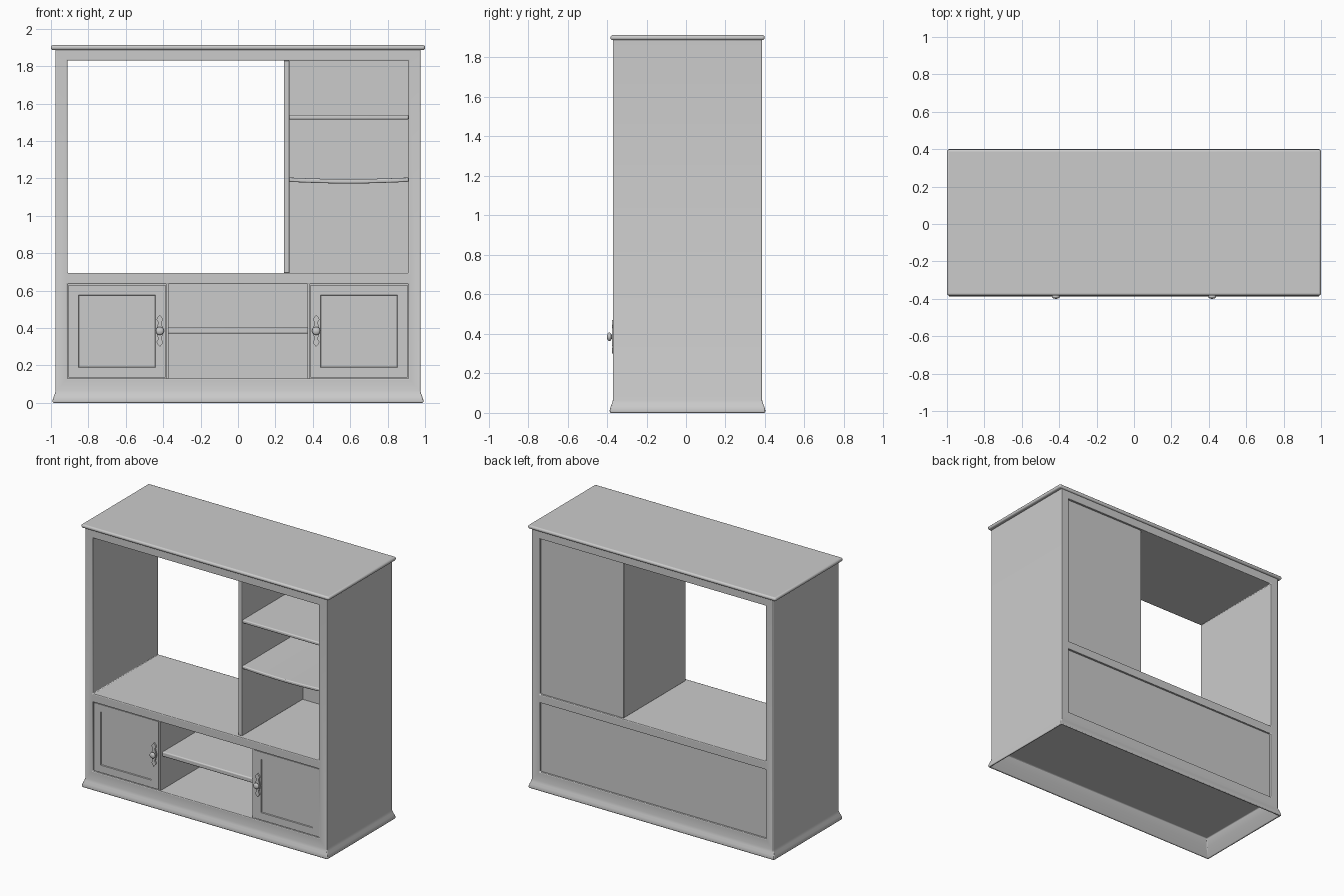
import bpy, bmesh, math
from mathutils import Matrix

cube = bpy.data.objects.get("Cube")
if cube:
    bpy.data.objects.remove(cube)

grey = bpy.data.materials.new("plain grey")
grey.use_nodes = True
COLOUR = (0.6, 0.6, 0.6, 1)
grey.diffuse_color = COLOUR
grey.node_tree.nodes["Principled BSDF"].inputs["Base Color"].default_value = COLOUR

FRONT, BACK, SIDE = -0.37, 0.385, 0.975      # carcass limits
INNER = 0.912                                # half width of the openings


def finish(name, bm, bevel=0.0, segments=2):
    """Turn a bmesh into a shaded object, with rounded edges if asked."""
    bmesh.ops.recalc_face_normals(bm, faces=bm.faces)
    mesh = bpy.data.meshes.new(name)
    bm.to_mesh(mesh)
    bm.free()
    obj = bpy.data.objects.new(name, mesh)
    bpy.context.collection.objects.link(obj)
    mesh.materials.append(grey)
    if bevel:
        add_bevel(obj, bevel, segments)
    smooth(obj)
    return obj


def smooth(obj):
    bpy.ops.object.select_all(action='DESELECT')
    obj.select_set(True)
    bpy.context.view_layer.objects.active = obj
    bpy.ops.object.shade_smooth_by_angle(angle=math.radians(35))


def add_bevel(obj, width, segments):
    mod = obj.modifiers.new("soft edges", 'BEVEL')
    mod.width, mod.segments = width, segments
    mod.limit_method, mod.angle_limit = 'ANGLE', math.radians(50)


def box_mesh(x, y, z):
    bm = bmesh.new()
    size = [b - a for a, b in (x, y, z)]
    mid = [(a + b) / 2 for a, b in (x, y, z)]
    bmesh.ops.create_cube(bm, size=1, matrix=Matrix.Translation(mid) @ Matrix.Diagonal((*size, 1)))
    return bm


def box(name, x, y, z, bevel=0.0, segments=2):
    return finish(name, box_mesh(x, y, z), bevel, segments)


# Carcass: rectangular rings lofted from the hollow plinth, over the flared foot, to the top
bm = bmesh.new()
rings = []
for out, z in ((-0.055, 0.11), (-0.035, 0.06), (0.005, 0), (0.015, 0), (0.017, 0.012),
               (0.012, 0.03), (0.005, 0.048), (0, 0.066), (0, 1.89)):
    x, y0, y1 = SIDE + out, FRONT - out, BACK + out
    rings.append([bm.verts.new(p) for p in ((-x, y0, z), (x, y0, z), (x, y1, z), (-x, y1, z))])
for low, high in zip(rings, rings[1:]):
    for i in range(4):
        j = (i + 1) % 4
        bm.faces.new((low[i], low[j], high[j], high[i]))
bm.faces.new(rings[0])
bm.faces.new(rings[-1])
carcass = finish("carcass", bm)

# Upper and lower openings cut right through the carcass
for z in ((0.695, 1.83), (0.13, 0.635)):
    cutter = box("opening_cutter", (-INNER, INNER), (-1, 1), z)
    cutter.hide_render = True
    mod = carcass.modifiers.new("opening", 'BOOLEAN')
    mod.operation, mod.solver, mod.object = 'DIFFERENCE', 'EXACT', cutter
    bpy.context.view_layer.objects.active = carcass
    bpy.ops.object.modifier_apply(modifier=mod.name)
    bpy.data.objects.remove(cutter)
add_bevel(carcass, 0.005, 2)
smooth(carcass)

# Top board with a rounded edge
box("top_board", (-1, 1), (-0.382, 0.398), (1.887, 1.913), 0.011, 3)

# Back panels, set slightly inside the frame
box("lower_back_panel", (-INNER, INNER), (0.355, 0.368), (0.13, 0.635))
box("upper_back_panel", (0.26, INNER), (0.355, 0.368), (0.695, 1.83))

# Dividers
box("upper_divider", (0.245, 0.275), (-0.345, 0.368), (0.695, 1.83), 0.003)
for side, name in ((1, "left"), (-1, "right")):
    x = sorted((side * 0.372, side * 0.385))
    box(name + "_lower_divider", x, (-0.362, 0.36), (0.13, 0.635))

# Shelves; the middle one sags a little
box("centre_shelf", (-0.375, 0.375), (-0.34, 0.36), (0.37, 0.405), 0.008, 3)
box("upper_shelf", (0.27, INNER), (-0.34, 0.36), (1.515, 1.54), 0.008, 3)
bm = box_mesh((0.27, INNER), (-0.34, 0.36), (1.182, 1.205))
along = [e for e in bm.edges if abs(e.verts[0].co.x - e.verts[1].co.x) > 0.1]
bmesh.ops.subdivide_edges(bm, edges=along, cuts=9, use_grid_fill=True)
for v in bm.verts:
    v.co.z -= 0.009 * math.sin(math.pi * (v.co.x - 0.27) / (INNER - 0.27))
finish("middle_shelf", bm, 0.007, 3)

# Doors with a sunk panel, and their handles
PLATE = ((0, 0.085), (0.012, 0.072), (0.018, 0.06), (0.008, 0.045), (0.012, 0.03), (0.021, 0))
for side, name in ((1, "left"), (-1, "right")):
    x = sorted((side * 0.388, side * 0.907))
    bm = box_mesh(x, (-0.364, -0.34), (0.135, 0.63))
    front = min(bm.faces, key=lambda f: f.calc_center_median().y)
    bmesh.ops.inset_region(bm, faces=[front], thickness=0.075)
    bmesh.ops.inset_region(bm, faces=[front], thickness=0.004, depth=-0.006)
    finish(name + "_door", bm)

    # Handle plate: a quarter outline mirrored both ways, then extruded
    right = list(PLATE) + [(a, -b) for a, b in PLATE[-2::-1]]
    outline = right + [(-a, b) for a, b in right[-2:0:-1]]
    bm = bmesh.new()
    face = bm.faces.new([bm.verts.new((side * 0.418 + a, -0.375, 0.385 + b)) for a, b in outline])
    grown = bmesh.ops.extrude_face_region(bm, geom=[face])["geom"]
    bmesh.ops.translate(bm, vec=(0, 0.012, 0),
                        verts=[g for g in grown if isinstance(g, bmesh.types.BMVert)])
    finish(name + "_handle_plate", bm)

    # Knob on a short stem
    bm = bmesh.new()
    at = Matrix.Translation((side * 0.418, -0.388, 0.385))
    bmesh.ops.create_uvsphere(bm, u_segments=20, v_segments=12, radius=0.022,
                              matrix=at @ Matrix.Diagonal((1, 0.55, 1, 1)))
    stem = Matrix.Translation((side * 0.418, -0.378, 0.385)) @ Matrix.Rotation(math.pi / 2, 4, 'X')
    bmesh.ops.create_cone(bm, cap_ends=True, segments=16, radius1=0.01, radius2=0.01,
                          depth=0.016, matrix=stem)
    finish(name + "_knob", bm)
